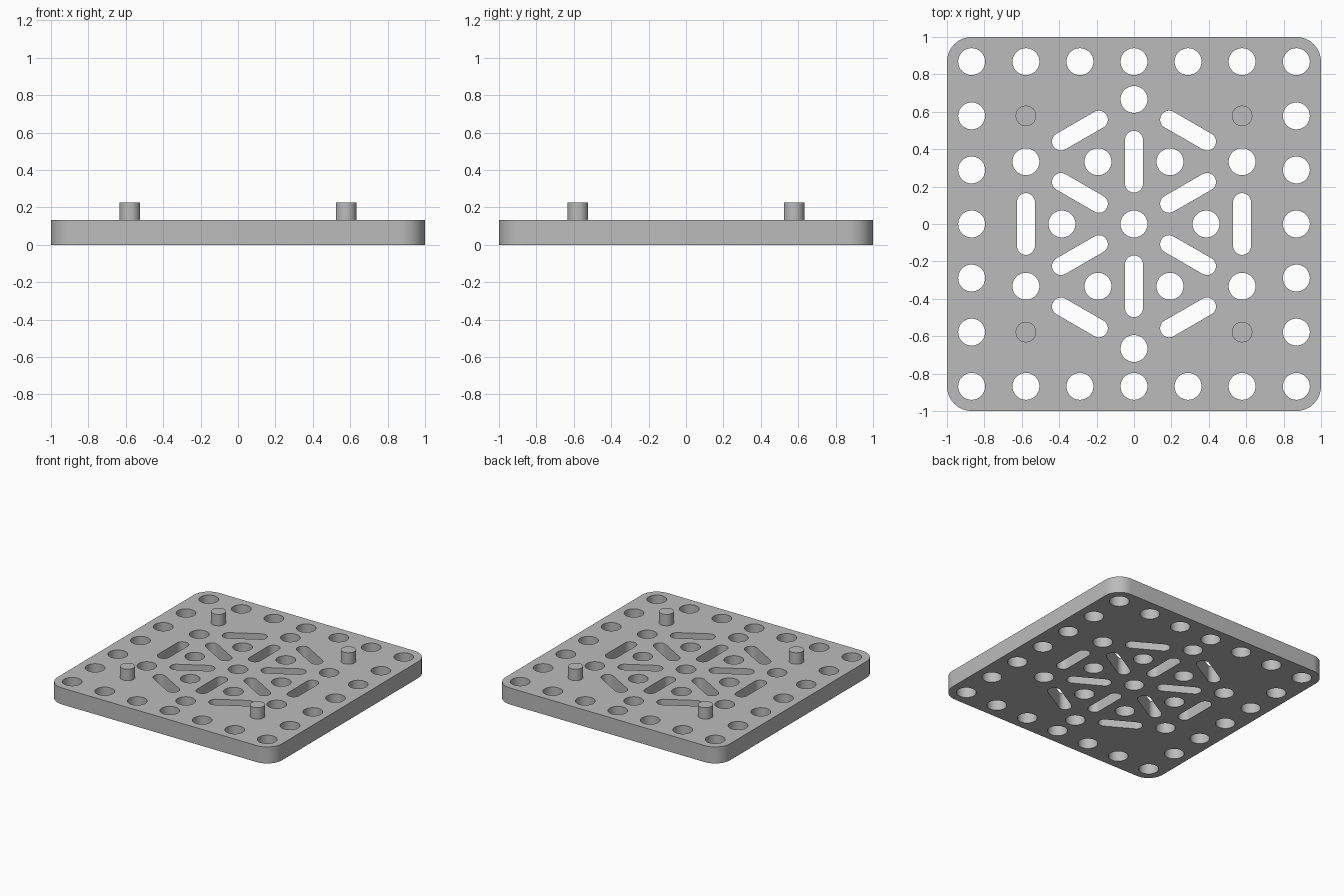
import bpy, bmesh, math
from mathutils import Vector, Matrix

if "Cube" in bpy.data.objects:
    bpy.data.objects.remove(bpy.data.objects["Cube"])

THICK, PEG_TOP = 0.133, 0.225
HOLE_R, PEG_R, SLOT_R, SLOT_HALF, CORNER_R = 0.072, 0.055, 0.048, 0.117, 0.133
OUT, MID, IN = 0.868, 0.578, 0.289      # grid pitch positions
ROW = 0.333                             # triangular lattice row height

grey = bpy.data.materials.new("plain grey")
grey.use_nodes = True
colour = (0.5, 0.5, 0.5, 1)
grey.diffuse_color = colour
grey.node_tree.nodes["Principled BSDF"].inputs["Base Color"].default_value = colour


def arc(cx, cy, r, start, end, steps):
    return [(cx + r * math.cos(start + (end - start) * i / steps),
             cy + r * math.sin(start + (end - start) * i / steps)) for i in range(steps + 1)]


def circle(x, y, r):
    return arc(x, y, r, 0, math.tau, 48)[:-1]


def slot(x, y, degrees):
    pts = (arc(SLOT_HALF, 0, SLOT_R, -math.pi / 2, math.pi / 2, 20)
           + arc(-SLOT_HALF, 0, SLOT_R, math.pi / 2, math.pi * 1.5, 20))
    turn = Matrix.Rotation(math.radians(degrees), 2)
    return [tuple(turn @ Vector(p) + Vector((x, y))) for p in pts]


def prisms(name, outlines, z0, z1):
    """One object holding an upright prism for each outline."""
    bm = bmesh.new()
    for pts in outlines:
        low = [bm.verts.new((x, y, z0)) for x, y in pts]
        high = [bm.verts.new((x, y, z1)) for x, y in pts]
        bm.faces.new(low[::-1])
        bm.faces.new(high)
        for i in range(len(pts)):
            j = (i + 1) % len(pts)
            bm.faces.new((low[i], low[j], high[j], high[i]))
    mesh = bpy.data.meshes.new(name)
    bm.to_mesh(mesh)
    bm.free()
    mesh.materials.append(grey)
    obj = bpy.data.objects.new(name, mesh)
    bpy.context.collection.objects.link(obj)
    return obj


def select_only(obj):
    bpy.ops.object.select_all(action='DESELECT')
    obj.select_set(True)
    bpy.context.view_layer.objects.active = obj


# Round holes: border ring, then the inner lattice
grid = (-OUT, -MID, -IN, 0, IN, MID, OUT)
holes = {(x, y) for x in grid for y in grid if OUT in (abs(x), abs(y))}
holes |= {(0, 0), (0, 2 * ROW), (0, -2 * ROW), (MID * 2 / 3, 0), (-MID * 2 / 3, 0)}
holes |= {(sx * x, sy * ROW) for x in (MID, MID / 3) for sx in (-1, 1) for sy in (-1, 1)}
cuts = [circle(x, y, HOLE_R) for x, y in sorted(holes)]

# Slots: upright ones, then diagonals mirrored into the four quarters
cuts += [slot(x, y, 90) for x, y in ((MID, 0), (-MID, 0), (0, ROW), (0, -ROW))]
for sx in (-1, 1):
    for sy in (-1, 1):
        cuts.append(slot(sx * IN, sy * ROW * 1.5, -30 * sx * sy))
        cuts.append(slot(sx * IN, sy * ROW * 0.5, 30 * sx * sy))

# Rounded square plate
c = 1 - CORNER_R
outline = []
for k, (sx, sy) in enumerate(((1, 1), (-1, 1), (-1, -1), (1, -1))):
    outline += arc(sx * c, sy * c, CORNER_R, k * math.pi / 2, (k + 1) * math.pi / 2, 16)
plate = prisms("perforated_plate", [outline], 0, THICK)

# Punch all openings through the plate
cutter = prisms("hole_cutter", cuts, -0.1, THICK + 0.1)
cutter.hide_render = True
punch = plate.modifiers.new("punch", 'BOOLEAN')
punch.operation = 'DIFFERENCE'
punch.solver = 'EXACT'
punch.object = cutter
select_only(plate)
bpy.ops.object.modifier_apply(modifier=punch.name)
bpy.data.objects.remove(cutter)
bpy.ops.object.shade_smooth_by_angle(angle=math.radians(30))

# Locating pegs
for side, sx in (("left", 1), ("right", -1)):
    for end, sy in (("front", -1), ("back", 1)):
        peg = prisms(f"{end}_{side}_peg", [circle(sx * MID, sy * MID, PEG_R)], THICK, PEG_TOP)
        select_only(peg)
        bpy.ops.object.shade_smooth_by_angle(angle=math.radians(30))
